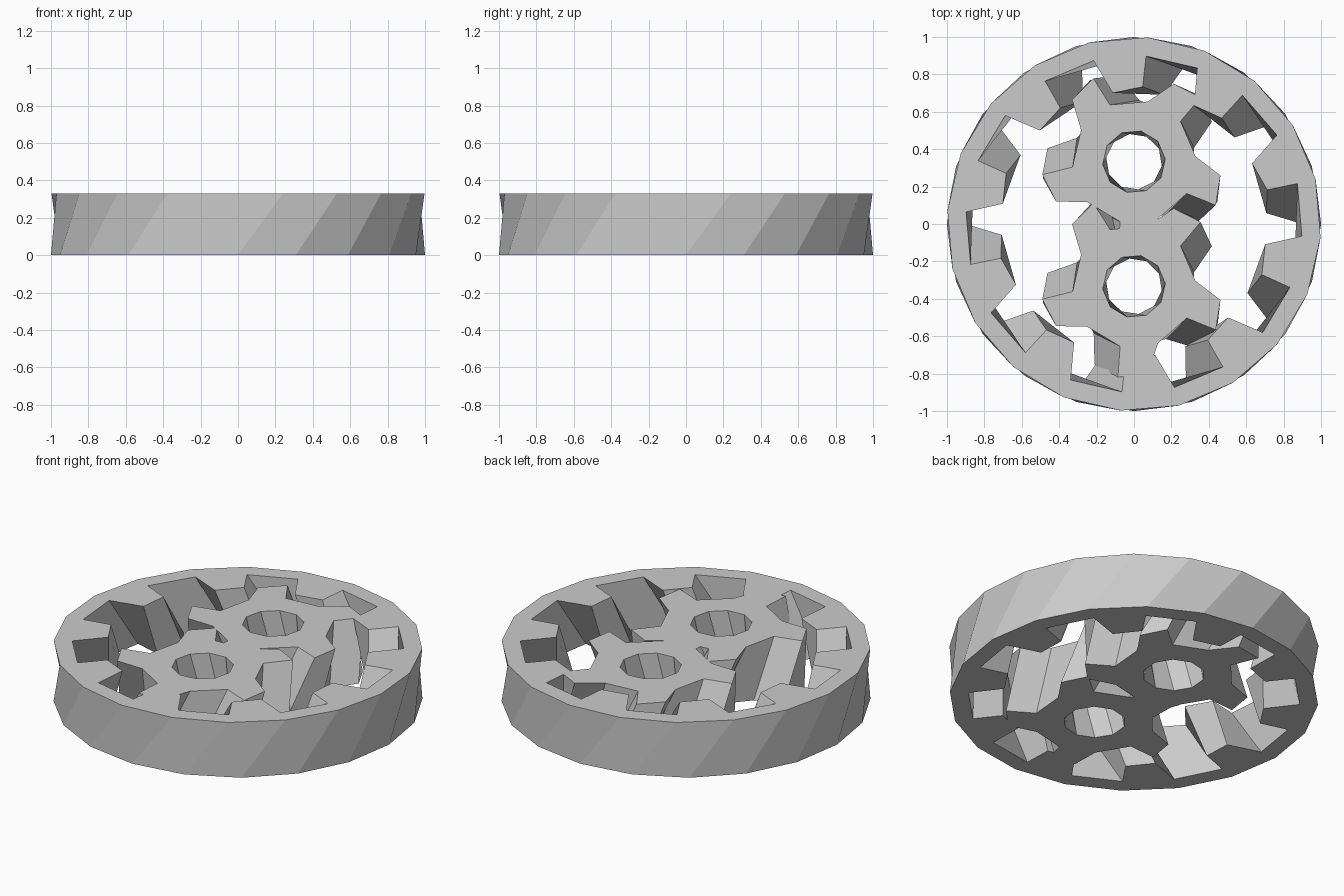
import bpy
import bmesh
from math import cos, sin, radians

if "Cube" in bpy.data.objects:
    bpy.data.objects.remove(bpy.data.objects["Cube"])

HEIGHT = 0.33


def polar(r, deg, z):
    return (r * cos(radians(deg)), r * sin(radians(deg)), z)


def helical_gear(name, teeth, plain_r, root_r, tips_low, tips_high,
                 start, twist, centre=(0, 0)):
    """Each tooth spans half the pitch; tips are (radius, offset from tooth start)."""
    bm = bmesh.new()
    half = 180 / teeth
    n = 2 * teeth
    levels = []
    for z, turn, tips in ((0, start, tips_low), (HEIGHT, start + twist, tips_high)):
        plain = [bm.verts.new(polar(plain_r, turn + i * half, z)) for i in range(n)]
        root = [bm.verts.new(polar(root_r, turn + i * half, z)) for i in range(n)]
        tip = [[bm.verts.new(polar(r, turn + 2 * k * half + a, z)) for r, a in tips]
               for k in range(teeth)]
        # flat caps: body band and tooth tops
        for i in range(n):
            j = (i + 1) % n
            bm.faces.new((plain[i], root[i], root[j], plain[j]))
        for k in range(teeth):
            bm.faces.new((root[2 * k], tip[k][0], tip[k][1], root[2 * k + 1]))
        toothed = []
        for k in range(teeth):
            toothed += [root[2 * k], *tip[k], root[2 * k + 1]]
        levels.append((plain, toothed))
    # twisted walls
    for low, high in zip(*levels):
        for i in range(len(low)):
            j = (i + 1) % len(low)
            bm.faces.new((low[i], low[j], high[j], high[i]))
    bmesh.ops.recalc_face_normals(bm, faces=bm.faces)
    mesh = bpy.data.meshes.new(name)
    bm.to_mesh(mesh)
    bm.free()
    obj = bpy.data.objects.new(name, mesh)
    obj.location = (centre[0], centre[1], 0)
    bpy.context.collection.objects.link(obj)
    return obj


# Outer ring with ten inward teeth
helical_gear("ring_gear", 10, 1.0, 0.9,
             ((0.71, 4.7), (0.735, 17.5)), ((0.735, 0.5), (0.71, 13.3)),
             0, 13.9)

# Two five-toothed pinions with ten-sided bores
for label, y in (("rear_pinion", 0.333), ("front_pinion", -0.333)):
    helical_gear(label, 5, 0.168, 0.33,
                 ((0.468, 14), (0.495, 33)), ((0.495, 3), (0.468, 22)),
                 13.2, 27.8, (0, y))
